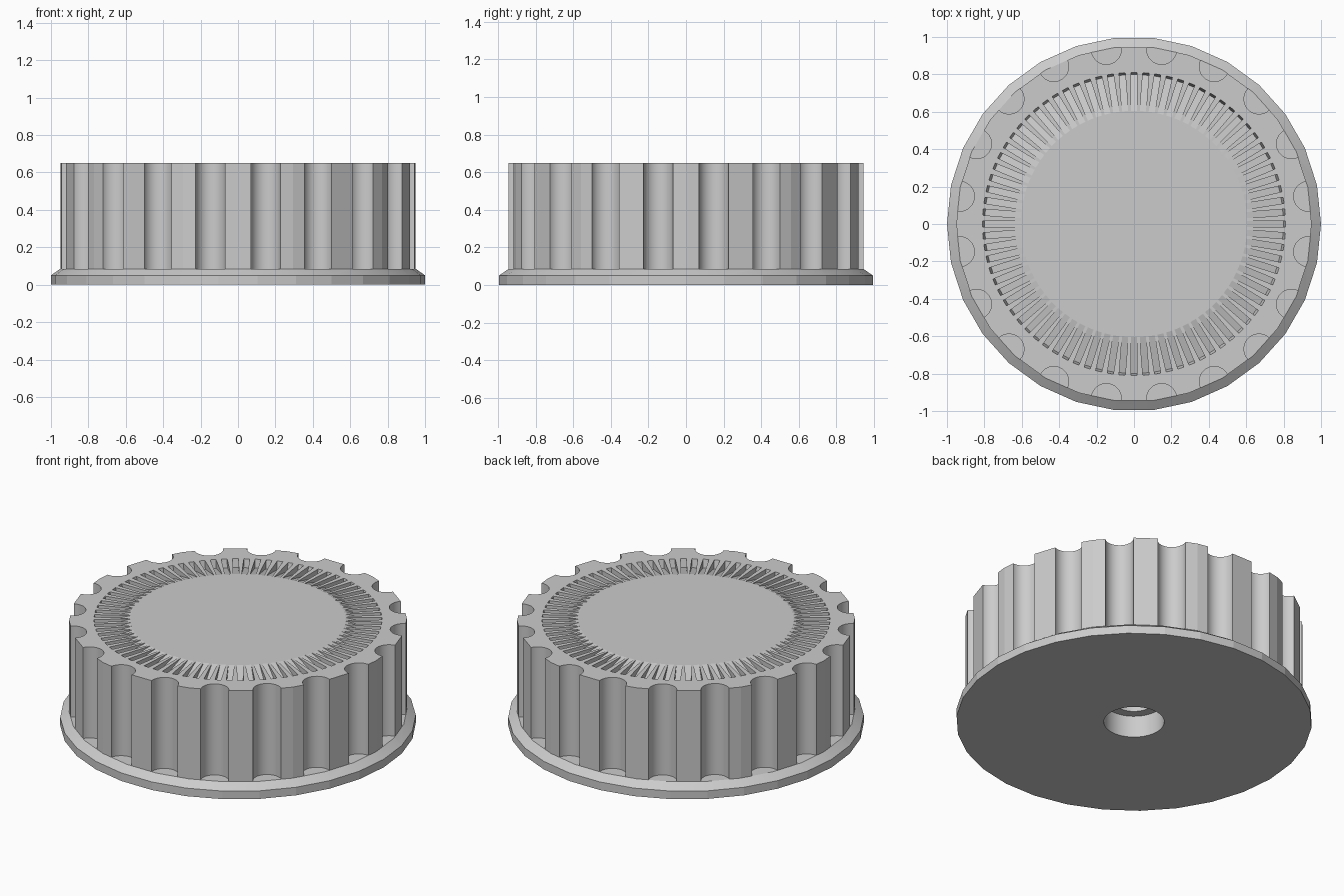
import bpy, bmesh
from math import radians, cos, sin, pi
from mathutils import Matrix

if "Cube" in bpy.data.objects:
    bpy.data.objects.remove(bpy.data.objects["Cube"], do_unlink=True)

SIDES, NOTCHES, SLOTS = 30, 20, 80
TOP, FLANGE_TOP = 0.65, 0.085

grey = bpy.data.materials.new("plain grey")
grey.use_nodes = True
colour = (0.6, 0.6, 0.6, 1)
grey.diffuse_color = colour
grey.node_tree.nodes["Principled BSDF"].inputs["Base Color"].default_value = colour


def make_object(name, bm):
    bmesh.ops.recalc_face_normals(bm, faces=bm.faces)
    mesh = bpy.data.meshes.new(name)
    bm.to_mesh(mesh)
    bm.free()
    mesh.materials.append(grey)
    obj = bpy.data.objects.new(name, mesh)
    bpy.context.collection.objects.link(obj)
    return obj


def add_lathe(bm, profile, sides):
    """Stack of rings from (radius, height) pairs, capped at both ends."""
    rings = [[bm.verts.new((r * cos(2 * pi * i / sides), r * sin(2 * pi * i / sides), z))
              for i in range(sides)] for r, z in profile]
    for a, b in zip(rings, rings[1:]):
        for i in range(sides):
            j = (i + 1) % sides
            bm.faces.new((a[i], a[j], b[j], b[i]))
    bm.faces.new(rings[0][::-1])
    bm.faces.new(rings[-1])
    return [v for ring in rings for v in ring]


def add_prism(bm, outline, width):
    """Outline in the x-z plane given thickness along y."""
    a, b = [[bm.verts.new((x, y, z)) for x, z in outline] for y in (-width / 2, width / 2)]
    for i in range(len(a)):
        j = (i + 1) % len(a)
        bm.faces.new((a[i], a[j], b[j], b[i]))
    bm.faces.new(a[::-1])
    bm.faces.new(b)
    return a + b


def turn(bm, verts, angle):
    bmesh.ops.rotate(bm, verts=verts, cent=(0, 0, 0), matrix=Matrix.Rotation(angle, 3, 'Z'))


def cut(target, cutter):
    mod = target.modifiers.new("cut", 'BOOLEAN')
    mod.operation, mod.solver, mod.object = 'DIFFERENCE', 'EXACT', cutter
    cutter.hide_render = True
    bpy.context.view_layer.objects.active = target
    bpy.ops.object.modifier_apply(modifier=mod.name)
    bpy.data.objects.remove(cutter, do_unlink=True)


# Faceted body with a chamfered flange
bm = bmesh.new()
add_lathe(bm, [(1, 0), (1, 0.05), (0.95, FLANGE_TOP), (0.95, TOP)], SIDES)
knob = make_object("knob_body", bm)

# Round finger grooves, ending on the flange
bm = bmesh.new()
for i in range(NOTCHES):
    verts = add_lathe(bm, [(0.08, FLANGE_TOP), (0.08, TOP + 0.1)], 48)
    bmesh.ops.translate(bm, verts=verts, vec=(0.945, 0, 0))
    turn(bm, verts, 2 * pi * (i + 0.5) / NOTCHES)
cut(knob, make_object("groove_cutter", bm))

# Ring of tapered slots, deepest at the outer end
bm = bmesh.new()
wedge = [(0.605, TOP), (0.798, TOP - 0.05), (0.81, TOP), (0.82, TOP + 0.04), (0.605, TOP + 0.04)]
for i in range(SLOTS):
    turn(bm, add_prism(bm, wedge, 0.033), 2 * pi * i / SLOTS)
cut(knob, make_object("slot_cutter", bm))

# Stepped shaft hole underneath
bm = bmesh.new()
add_lathe(bm, [(0.17, -0.1), (0.17, 0.135), (0.115, 0.135), (0.115, 0.4)], 48)
cut(knob, make_object("shaft_cutter", bm))

# Smooth the fine curves, keep the facets flat
bpy.ops.object.select_all(action='DESELECT')
knob.select_set(True)
bpy.context.view_layer.objects.active = knob
bpy.ops.object.shade_smooth_by_angle(angle=radians(10))
